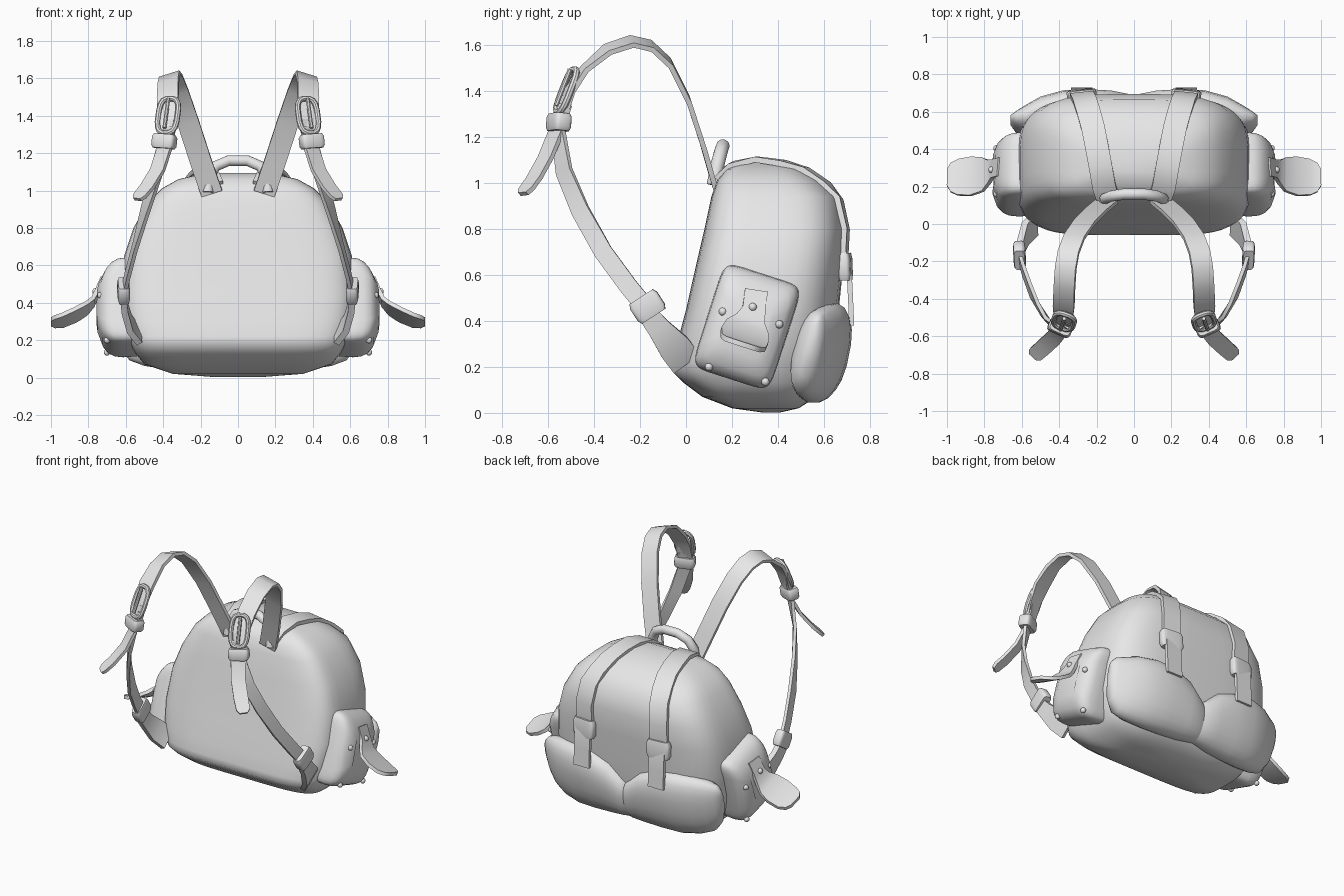
import bpy, bmesh, math
from mathutils import Vector as V

if "Cube" in bpy.data.objects:
    bpy.data.objects.remove(bpy.data.objects["Cube"])

grey = bpy.data.materials.new("grey_canvas")
grey.diffuse_color = (0.8, 0.8, 0.8, 1)
grey.use_nodes = True
grey.node_tree.nodes["Principled BSDF"].inputs["Base Color"].default_value = grey.diffuse_color


def finish(bm, name, mirror=True, angle=40):
    """Turn a bmesh into a smooth-shaded object, mirrored across x."""
    bmesh.ops.recalc_face_normals(bm, faces=bm.faces[:])
    me = bpy.data.meshes.new(name)
    bm.to_mesh(me)
    bm.free()
    ob = bpy.data.objects.new(name, me)
    bpy.context.collection.objects.link(ob)
    me.materials.append(grey)
    bpy.ops.object.select_all(action='DESELECT')
    ob.select_set(True)
    bpy.context.view_layer.objects.active = ob
    bpy.ops.object.shade_smooth_by_angle(angle=math.radians(angle))
    if mirror:
        m = ob.modifiers.new("mirror", 'MIRROR')
        m.use_mirror_merge = False
    return ob


def loft(rings, name, closed=False, **kw):
    """Skin a list of equal-sized rings."""
    bm = bmesh.new()
    vs = [[bm.verts.new(p) for p in r] for r in rings]
    n = len(vs[0])
    pairs = list(zip(vs, vs[1:])) + ([(vs[-1], vs[0])] if closed else [])
    for a, b in pairs:
        for i in range(n):
            bm.faces.new((a[i], a[(i + 1) % n], b[(i + 1) % n], b[i]))
    if not closed:
        bm.faces.new(vs[0])
        bm.faces.new(vs[-1])
    return finish(bm, name, **kw)


def oval(n, power):
    """Unit superellipse points."""
    out = []
    for i in range(n):
        t = 2 * math.pi * (i + .5) / n
        c, s = math.cos(t), math.sin(t)
        out.append((math.copysign(abs(c) ** (2 / power), c),
                    math.copysign(abs(s) ** (2 / power), s)))
    return out


def tangents(pts, closed=False):
    n = len(pts)
    if closed:
        return [(pts[(i + 1) % n] - pts[i - 1]).normalized() for i in range(n)]
    return [(pts[min(i + 1, n - 1)] - pts[max(i - 1, 0)]).normalized() for i in range(n)]


def ribbon(name, pts, widths, dirs, thick=.02, **kw):
    """Flat strap along points; widths and width directions per point."""
    pts = [V(p) for p in pts]
    n = len(pts)
    if not isinstance(widths, (list, tuple)):
        widths = [widths] * n
    if not isinstance(dirs, list):
        dirs = [dirs] * n
    rings = []
    for p, t, w, d in zip(pts, tangents(pts), widths, dirs):
        d = V(d)
        d = (d - t * d.dot(t)).normalized() * w / 2
        k = t.cross(d).normalized() * thick / 2
        rings.append([p + d + k, p - d + k, p - d - k, p + d - k])
    return loft(rings, name, **kw)


def keeper(name, a, b, width, wide, thick):
    """Rounded band from a to b around a strap."""
    a, b = V(a), V(b)
    t = (b - a).normalized()
    wide = (V(wide) - t * V(wide).dot(t)).normalized()
    k = t.cross(wide)
    return loft([[a.lerp(b, f) + wide * c * width / 2 * s + k * d * thick / 2 * s
                  for c, d in oval(16, 5)] for f, s in ((0, .86), (.2, 1), (.8, 1), (1, .86))],
                name)


def tube(name, pts, r, closed=False, ref=(0, 1, 0), sides=8, **kw):
    pts = [V(p) for p in pts]
    rings = []
    for p, t in zip(pts, tangents(pts, closed)):
        a = V(ref).cross(t).normalized()
        b = t.cross(a)
        rings.append([p + r * (a * c + b * s) for c, s in oval(sides, 2)])
    return loft(rings, name, closed=closed, **kw)


# Main bag: horizontal slices (height, front y, back y, half width)
slices = [(.002, .33, .41, .12), (.02, .20, .49, .35), (.07, .07, .57, .50),
          (.13, -.01, .60, .55), (.18, -.06, .625, .575), (.22, -.055, .635, .59),
          (.30, -.04, .65, .615), (.45, 0, .665, .63), (.65, .045, .685, .61),
          (.80, .08, .695, .56), (.94, .11, .665, .48), (1.01, .135, .59, .41),
          (1.06, .175, .51, .32), (1.093, .26, .38, .18)]
rings = []
for z, f, b, h in slices:
    mid = f + (b - f) * .45
    front, back = oval(44, 4.8), oval(44, 3.5)
    rings.append([V((h * p[0], mid + p[1] * (mid - f), z)) if p[1] < 0 else
                  V((h * q[0], mid + q[1] * (b - mid), z)) for p, q in zip(front, back)])
bag = loft(rings, "bag_body", mirror=False, angle=75)

# Closing straps laid over the lid and down the back
guide = [(.14, .14, 1.03), (.16, .2, 1.08), (.18, .31, 1.11), (.20, .42, 1.09),
         (.22, .52, 1.06), (.245, .61, 1.0), (.265, .67, .93), (.28, .70, .8),
         (.28, .70, .68)]
pts, nors = [], []
for g in guide:
    ok, co, no, _ = bag.closest_point_on_mesh(V(g))
    pts.append(co + no * .008)
    nors.append(no)
dirs = [n.cross(t) for n, t in zip(nors, tangents(pts))]
ribbon("lid_strap", pts, .125, dirs, .025)
ribbon("lid_strap_tail", [(.28, .685, .70), (.28, .71, .6), (.28, .715, .5), (.28, .72, .38)],
       .115, (1, .0, 0), .022)
keeper("lid_strap_keeper", (.28, .69, .695), (.28, .695, .575), .16, (1, -.1, 0), .055)

# Carry handle
tube("carry_handle", [(-.16, .12, .99), (-.155, .135, 1.07), (-.12, .15, 1.13), (-.05, .16, 1.16),
                      (.05, .16, 1.16), (.12, .15, 1.13), (.155, .135, 1.07), (.16, .12, .99)],
     .03, mirror=False, sides=10)

# Back pouch: sections across x (x, centre y, centre z, half depth, half height)
pouch = [(-.03, .59, .185, .07, .12), (.03, .60, .20, .09, .14), (.12, .60, .235, .105, .185),
         (.25, .60, .255, .11, .212), (.38, .595, .26, .108, .218), (.50, .57, .265, .10, .205),
         (.58, .545, .27, .08, .18), (.63, .545, .295, .05, .14), (.66, .555, .33, .022, .07)]
loft([[V((x, y + c * ry + .2 * s * rz, z + s * rz)) for c, s in oval(20, 2.3)]
      for x, y, z, ry, rz in pouch], "back_pouch", angle=60)

# Side pockets: tilted rounded boxes, bulging outwards
up, along = V((0, .305, .952)), V((0, .952, -.305))
rings = []
for x, k in ((.54, .98), (.64, 1), (.70, .98), (.735, .92), (.755, .8), (.765, .5)):
    rings.append([])
    for c, s in oval(36, 8):
        e = s * k
        drop = ((.075 if s > 0 else .045) * e * e + .02 * (c * k) ** 2) * (x - .54) / .22
        rings[-1].append(V((x - drop, .265, .375)) + along * .178 * k * c + up * .24 * e)
loft(rings, "side_pocket", angle=50)

# Pocket studs
bm = bmesh.new()
for x, y, z in ((.735, .16, .44), (.762, .29, .46), (.735, .405, .385),
                (.70, .10, .20), (.70, .345, .135)):
    ret = bmesh.ops.create_uvsphere(bm, u_segments=10, v_segments=6, radius=.018)
    bmesh.ops.translate(bm, verts=ret['verts'], vec=(x, y, z))
finish(bm, "pocket_studs")

# Pocket pull tabs sticking outwards
ribbon("pocket_tab",
       [(.72, .305, .53), (.755, .295, .45), (.775, .28, .405), (.81, .265, .37), (.87, .255, .335),
        (.94, .25, .305), (.98, .248, .298), (1.0, .248, .297)],
       [.10, .10, .13, .19, .215, .20, .16, .09], along, .022)

# Shoulder straps: upper arch, lower webbing, loose tail
arch = [(.14, .125, .985), (.20, .075, 1.16), (.265, .01, 1.36), (.32, -.07, 1.52),
        (.35, -.15, 1.595), (.365, -.235, 1.615), (.372, -.34, 1.58), (.376, -.44, 1.495),
        (.378, -.505, 1.40), (.385, -.55, 1.27)]
ribbon("shoulder_strap", arch, [.115] * 8 + [.10, .09],
       [V((.95, .1, -.3))] * 7 + [V((.97, .15, -.1)), V((.94, .3, 0)), V((.9, .4, 0))], .022)
lower = [(.375, -.515, 1.38), (.40, -.555, 1.22), (.45, -.53, 1.05), (.50, -.46, .88),
         (.55, -.36, .70), (.59, -.25, .55), (.615, -.16, .44)]
ribbon("lower_webbing", lower, [.08] * 7,
       [V((.9, .4, 0)).lerp(V((.1, .85, .5)), min(1, i / 4)) for i in range(7)], .02)
ribbon("strap_tail", [(.38, -.53, 1.34), (.395, -.565, 1.22), (.43, -.61, 1.11),
                      (.485, -.66, 1.02), (.525, -.695, .97), (.538, -.707, .952)],
       [.09, .09, .09, .09, .085, .05], (.78, .6, 0), .02)

# Shoulder buckles: keeper band, frame and prong
keeper("strap_keeper", (.39, -.55, 1.30), (.398, -.556, 1.225), .13, (.9, .4, .05), .08)
wide = V((.93, .33, .0)).normalized()
axis = V((-.05, .38, .92))
axis = (axis - wide * axis.dot(wide)).normalized()
centre = V((.375, -.52, 1.40))
tube("strap_buckle", [centre + wide * .055 * c + axis * .10 * s for c, s in oval(16, 3)],
     .015, closed=True, ref=wide.cross(axis))
tube("buckle_prong", [centre + V((.01, -.02, 0)) + axis * k for k in (.10, .02, -.07)],
     .011, ref=(1, 0, 0))

# Lower anchors joining the webbing to the bag
ribbon("strap_anchor", [(.615, -.19, .46), (.605, -.12, .37), (.58, -.05, .285), (.53, .0, .22)],
       [.08, .10, .14, .14], (0, .85, .5), .035)
keeper("anchor_buckle", (.612, -.195, .505), (.612, -.14, .42), .14, (.05, .85, .55), .065)
